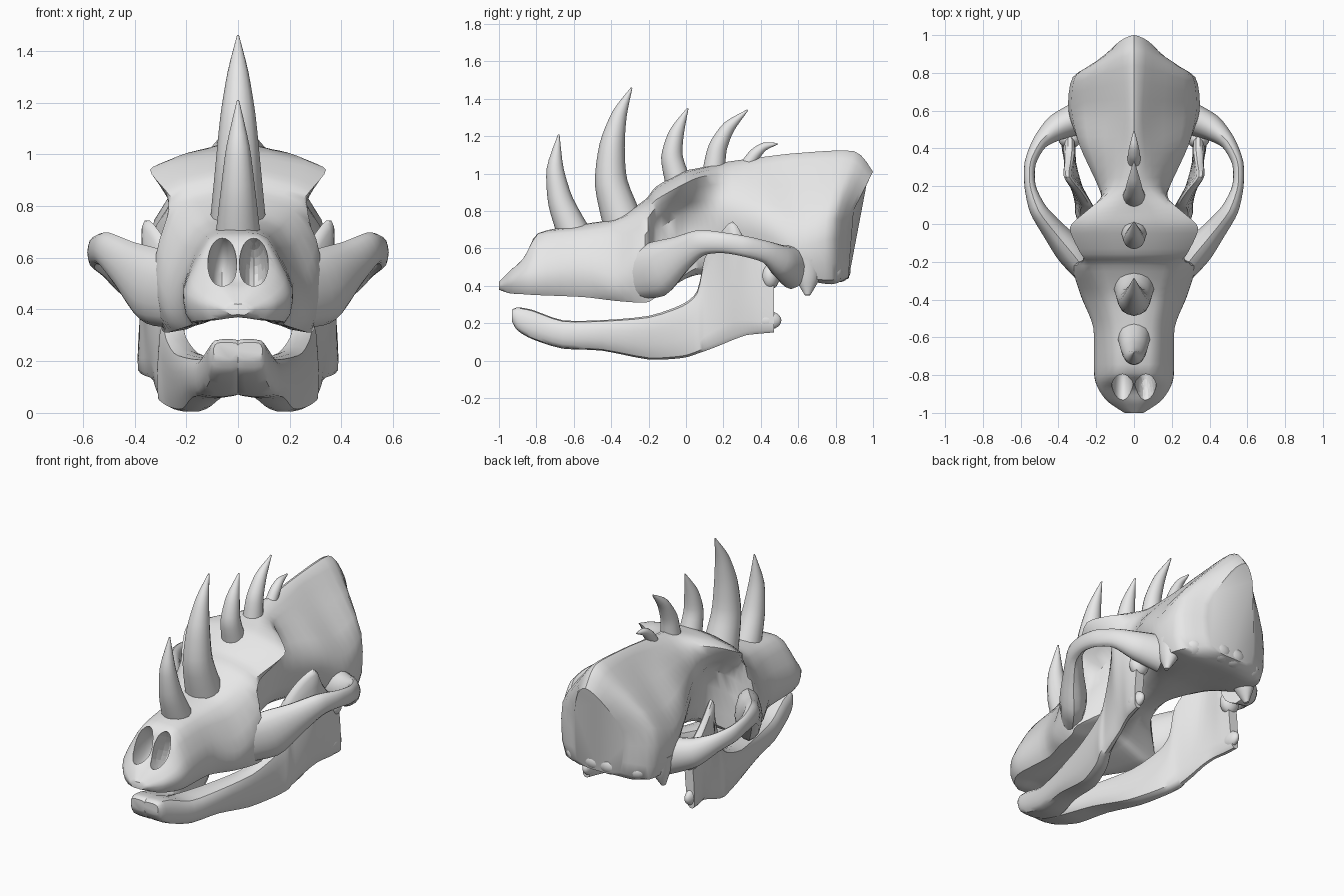
import bpy, bmesh, math
from mathutils import Vector

old = bpy.data.objects.get("Cube")
if old:
    bpy.data.objects.remove(old, do_unlink=True)

bone = bpy.data.materials.new("bone_grey")
bone.use_nodes = True
bone.diffuse_color = (0.8, 0.8, 0.8, 1)
bone.node_tree.nodes["Principled BSDF"].inputs["Base Color"].default_value = bone.diffuse_color


def spline(points, steps, closed=False):
    """Smooth curve passing through every point."""
    count = len(points)
    pick = (lambda i: points[i % count]) if closed else (lambda i: points[max(0, min(count - 1, i))])
    result = []
    for i in range(count if closed else count - 1):
        before, start, end, after = (pick(i + k) for k in (-1, 0, 1, 2))
        into, out = (end - before) * 0.38, (after - start) * 0.38
        for s in range(steps):
            t = s / steps
            result.append(start * (2*t**3 - 3*t**2 + 1) + into * (t**3 - 2*t**2 + t)
                          + end * (3*t**2 - 2*t**3) + out * (t**3 - t**2))
    if not closed:
        result.append(points[-1].copy())
    return result


def finish(obj, name, mirrored=False):
    obj.name = name
    obj.data.materials.clear()
    obj.data.materials.append(bone)
    bpy.ops.object.select_all(action='DESELECT')
    obj.select_set(True)
    bpy.context.view_layer.objects.active = obj
    bpy.ops.object.shade_smooth_by_angle(angle=math.radians(40))
    if mirrored:
        mirror = obj.modifiers.new("Mirror", 'MIRROR')
        mirror.mirror_object = bpy.data.objects["skull"]
    return obj


def loft(name, rings, around, along, mirrored=False):
    """Skin a row of cross-sections and cap both ends."""
    rings = [spline(ring, around, closed=True) for ring in rings]
    rails = [spline(list(rail), along) for rail in zip(*rings)]
    bm = bmesh.new()
    grid = [[bm.verts.new(p) for p in rail] for rail in rails]
    size, length = len(grid), len(grid[0])
    for i in range(size):
        here, following = grid[i], grid[(i + 1) % size]
        for j in range(length - 1):
            bm.faces.new((here[j], here[j + 1], following[j + 1], following[j]))
    for end in (0, -1):
        bm.faces.new([rail[end] for rail in grid])
    bmesh.ops.recalc_face_normals(bm, faces=bm.faces)
    mesh = bpy.data.meshes.new(name)
    bm.to_mesh(mesh)
    bm.free()
    obj = bpy.data.objects.new(name, mesh)
    bpy.context.collection.objects.link(obj)
    return finish(obj, name, mirrored)


def sweep(name, path, side, mirrored=False):
    """Elliptical tube; each path entry is x, y, z, radius along side, other radius."""
    rings = []
    spots = [Vector(p[:3]) for p in path]
    for i, (spot, entry) in enumerate(zip(spots, path)):
        tangent = (spots[min(i + 1, len(spots) - 1)] - spots[max(i - 1, 0)]).normalized()
        u = (side - tangent * side.dot(tangent)).normalized()
        v = tangent.cross(u)
        angles = [k * math.pi / 4 for k in range(8)]
        rings.append([spot + u * entry[3] * math.cos(a) + v * entry[4] * math.sin(a) for a in angles])
    return loft(name, rings, 2, 4, mirrored)


def ellipsoid(location, scale, tilt=0):
    bpy.ops.mesh.primitive_uv_sphere_add(segments=20, ring_count=12, location=location,
                                         rotation=(tilt, 0, 0))
    obj = bpy.context.object
    obj.scale = scale
    bpy.ops.object.transform_apply(location=True, rotation=True, scale=True)
    return obj


# Skull stations: y, crown z, brow x z, cheek x z, lower edge x z, palate z
snout = [
    (-1.0, .42, .02, .42, .05, .40, .03, .38, .38),
    (-.94, .48, .07, .48, .14, .43, .11, .36, .37),
    (-.87, .53, .11, .55, .19, .46, .16, .355, .38),
    (-.79, .68, .11, .665, .21, .48, .18, .35, .38),
    (-.55, .73, .13, .69, .215, .50, .18, .34, .39),
    (-.38, .76, .17, .72, .28, .46, .24, .32, .39),
    (-.22, .86, .23, .80, .32, .60, .28, .31, .40),
]
cranium = [
    (-.16, .93, .28, .86, .19, .69, .29, .34, .42),
    (-.02, 1.01, .34, .94, .15, .78, .14, .45, .44),
    (.07, 1.03, .25, .98, .15, .78, .12, .50, .46),
    (.2, 1.06, .11, 1.0, .19, .80, .13, .52, .47),
    (.42, 1.09, .09, 1.01, .29, .76, .22, .50, .47),
    (.6, 1.11, .08, 1.03, .33, .70, .31, .45, .45),
    (.78, 1.12, .10, 1.03, .31, .76, .29, .43, .42),
    (.87, 1.01, .08, .94, .17, .73, .15, .47, .44),
]
rings = []
for y, crown, bx, bz, cx, cz, dx, dz, palate in snout + cranium:
    half = [(bx, bz), (cx, cz), (dx, dz)]
    outline = [(0, crown)] + half + [(0, palate)] + [(-x, z) for x, z in reversed(half)]
    # The nuchal crest leans backwards at the rear stations
    lean = 2 * max(0, y - 0.62)
    rings.append([Vector((x, y + lean * max(0, z - 0.75), z)) for x, z in outline])
skull = loft("skull", rings, 3, 4)

# Nostril cavities, leaving a thin septum between them
for side in (-1, 1):
    cutter = ellipsoid((side * .061, -.85, .575), (.056, .16, .115), -.45)
    cutter.hide_render = True
    bpy.context.view_layer.objects.active = skull
    cut = skull.modifiers.new("Nostril", 'BOOLEAN')
    cut.operation, cut.object, cut.solver = 'DIFFERENCE', cutter, 'EXACT'
    bpy.ops.object.modifier_apply(modifier=cut.name)
    bpy.data.objects.remove(cutter, do_unlink=True)
finish(skull, "skull")

# Cheek arches bowing out from the face to the rear of the skull
sweep("cheek_arch", [
    (.21, -.32, .46, .13, .05), (.33, -.15, .49, .15, .08), (.43, -.03, .57, .10, .06),
    (.51, .08, .63, .07, .045), (.55, .2, .63, .055, .03), (.55, .32, .61, .055, .03),
    (.50, .43, .58, .06, .04), (.41, .51, .53, .09, .07), (.27, .57, .50, .12, .09)],
    Vector((0, 0, 1)), True)

# Small processes and condyles at the skull base
sweep("mastoid_process", [
    (.27, .65, .53, .08, .09), (.285, .65, .43, .05, .06), (.30, .65, .35, .012, .015)],
    Vector((1, 0, 0)), True)
finish(ellipsoid((.20, .77, .47), (.08, .07, .06)), "base_process", True)
finish(ellipsoid((.05, .82, .48), (.08, .06, .06)), "occipital_condyle", True)

# Lower jaw stations: y, top x z, bottom x z, half thickness
jaw = [
    (-.93, .045, .27, .045, .21, .05), (-.90, .04, .28, .045, .165, .07),
    (-.82, .04, .265, .05, .12, .085), (-.66, .07, .21, .07, .07, .095),
    (-.45, .13, .21, .12, .06, .08), (-.2, .20, .23, .17, .015, .065),
    (-.02, .24, .29, .23, .025, .055), (.06, .25, .36, .27, .05, .05),
    (.1, .25, .53, .28, .07, .04), (.17, .29, .64, .295, .10, .035),
    (.25, .35, .72, .31, .135, .03), (.32, .345, .62, .33, .155, .03),
    (.39, .34, .54, .35, .16, .035), (.47, .34, .50, .365, .165, .03),
]
rings = []
for y, tx, tz, bx, bz, w in jaw:
    mx, mz, e = (tx + bx) / 2, (tz + bz) / 2, w * 0.72
    outline = [(tx - e, tz), (tx + e, tz), (mx + w, mz), (bx + e, bz), (bx - e, bz), (mx - w, mz)]
    rings.append([Vector((x, y, z)) for x, z in outline])
loft("lower_jaw", rings, 3, 3, True)
finish(ellipsoid((.34, .45, .45), (.06, .05, .07)), "jaw_condyle", True)
finish(ellipsoid((.355, .44, .215), (.032, .07, .05)), "jaw_angle", True)

# Row of curved horns: y, z, half width
horns = {
    "nose_horn": [(-.59, .66, .09), (-.67, .85, .068), (-.70, 1.03, .045), (-.68, 1.21, .004)],
    "great_horn": [(-.33, .72, .11), (-.40, .95, .088), (-.395, 1.15, .068),
                   (-.355, 1.32, .04), (-.29, 1.46, .004)],
    "brow_horn": [(-.04, .95, .07), (-.075, 1.09, .058), (-.05, 1.22, .04), (.01, 1.35, .004)],
    "crown_horn": [(.15, 1.02, .06), (.17, 1.14, .05), (.23, 1.25, .034), (.33, 1.34, .004)],
    "rear_horn": [(.33, 1.05, .035), (.37, 1.105, .032), (.42, 1.145, .022), (.49, 1.16, .004)],
}
for name, path in horns.items():
    sweep(name, [(0, y, z, r, r) for y, z, r in path], Vector((1, 0, 0)))
